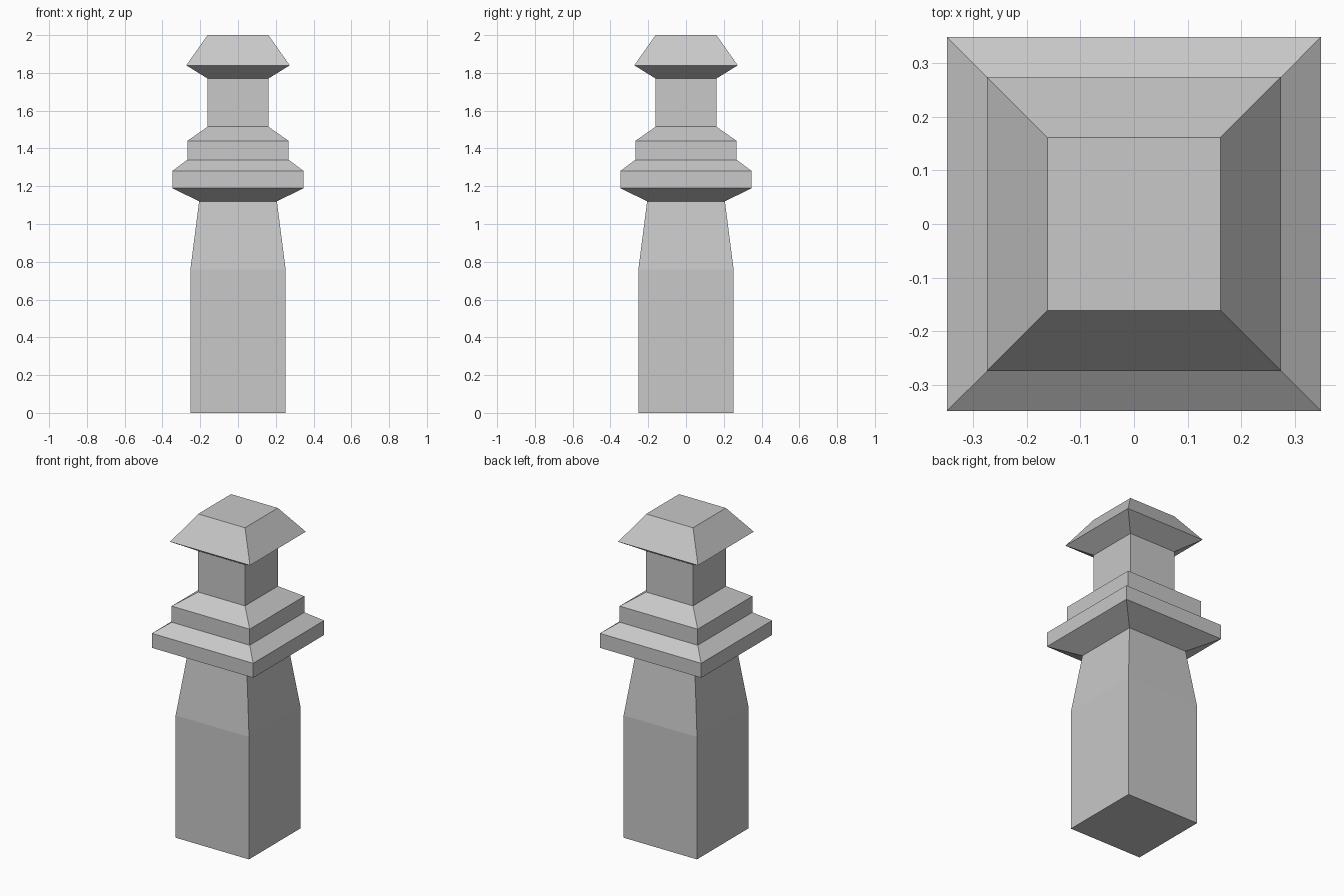
import bpy
import bmesh

cube = bpy.data.objects.get("Cube")
if cube:
    bpy.data.objects.remove(cube, do_unlink=True)

# Plain stone grey
GREY = (0.58, 0.58, 0.58, 1.0)
stone = bpy.data.materials.new("stone_grey")
stone.use_nodes = True
stone.diffuse_color = GREY
shader = next(n for n in stone.node_tree.nodes if n.type == "BSDF_PRINCIPLED")
shader.inputs["Base Color"].default_value = GREY
shader.inputs["Roughness"].default_value = 0.8

# Profile as (half width, height), from the ground up
shaft = [(0.252, 0.0), (0.252, 0.76), (0.206, 1.12)]
collar = [(0.348, 1.19), (0.348, 1.28), (0.268, 1.34), (0.268, 1.44)]
neck = [(0.161, 1.515), (0.161, 1.77)]
cap = [(0.274, 1.84), (0.161, 2.0)]


def square_loft(name, profile, material):
    """Skin a stack of square rings and close both ends."""
    bm = bmesh.new()
    corners = [(-1, -1), (1, -1), (1, 1), (-1, 1)]
    rings = [[bm.verts.new((x * r, y * r, z)) for x, y in corners]
             for r, z in profile]
    for low, high in zip(rings, rings[1:]):
        for i in range(4):
            j = (i + 1) % 4
            bm.faces.new((low[i], low[j], high[j], high[i]))
    bm.faces.new(rings[0][::-1])
    bm.faces.new(rings[-1])
    mesh = bpy.data.meshes.new(name)
    bm.to_mesh(mesh)
    bm.free()
    mesh.materials.append(material)
    obj = bpy.data.objects.new(name, mesh)
    bpy.context.collection.objects.link(obj)
    return obj


# One continuous post: shaft, stepped collar, neck and cap
square_loft("stone_post", shaft + collar + neck + cap, stone)
